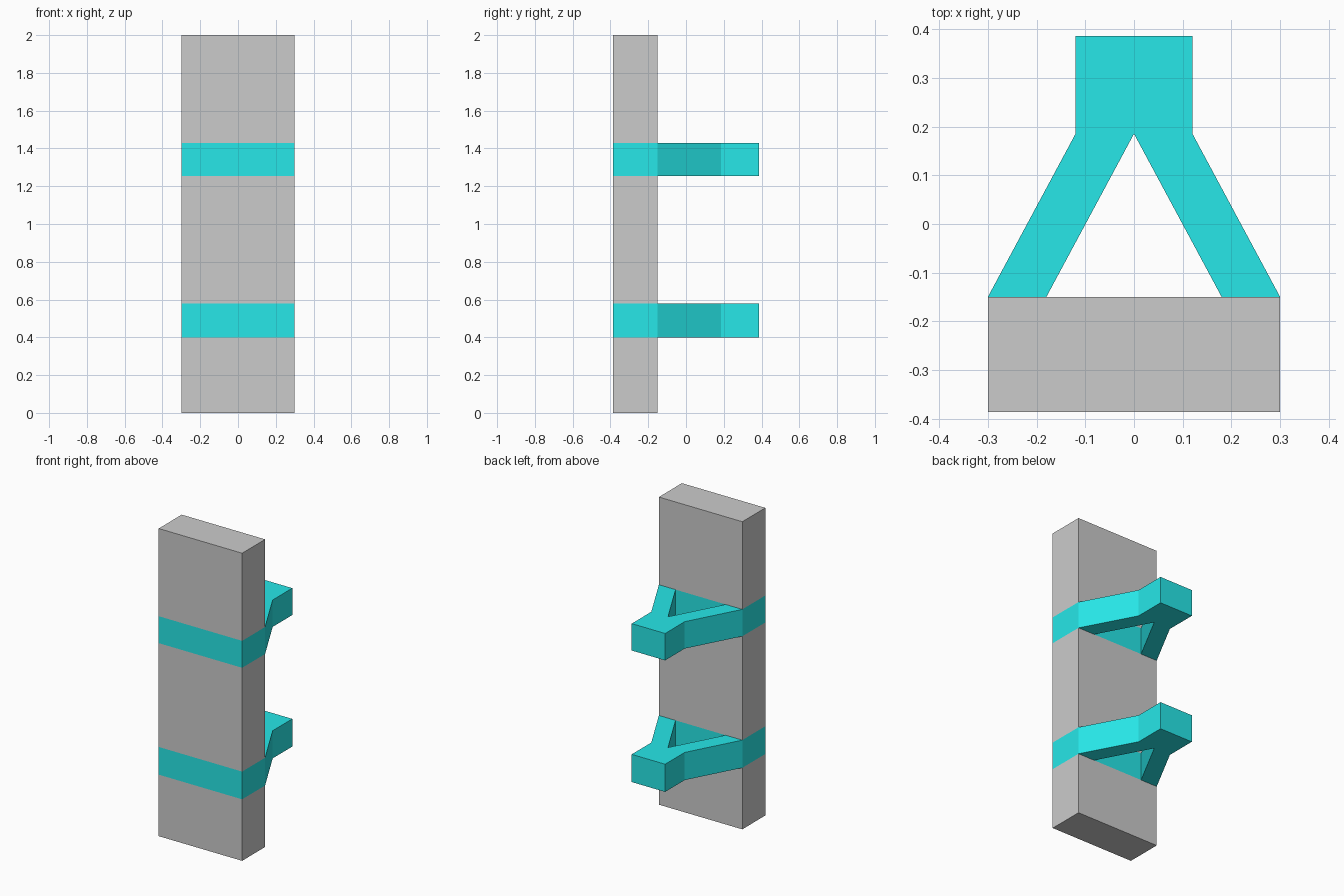
import bpy, bmesh

if "Cube" in bpy.data.objects:
    bpy.data.objects.remove(bpy.data.objects["Cube"])

FRONT, BACK, TIP, FORK = -0.386, -0.15, 0.386, 0.185
BANDS = [(0.40, 0.58), (1.255, 1.43)]

cyan = bpy.data.materials.new("cyan")
cyan.diffuse_color = (0.02, 0.80, 0.81, 1)
cyan.use_nodes = True
cyan.node_tree.nodes["Principled BSDF"].inputs["Base Color"].default_value = cyan.diffuse_color


def prism(bm, outline, z0, z1, bottom=True, top=True, skip_y=None):
    """Extrude a counter-clockwise outline; optionally leave out caps or walls at y = skip_y."""
    lo = [bm.verts.new((x, y, z0)) for x, y in outline]
    hi = [bm.verts.new((x, y, z1)) for x, y in outline]
    n = len(outline)
    for i in range(n):
        j = (i + 1) % n
        if skip_y is None or not (outline[i][1] == outline[j][1] == skip_y):
            bm.faces.new((lo[i], lo[j], hi[j], hi[i]))
    if bottom:
        bm.faces.new(lo[::-1])
    if top:
        bm.faces.new(hi)


def finish(bm, name, material=None):
    mesh = bpy.data.meshes.new(name)
    bm.to_mesh(mesh)
    bm.free()
    if material:
        mesh.materials.append(material)
    bpy.context.collection.objects.link(bpy.data.objects.new(name, mesh))


slab = [(-0.3, FRONT), (0.3, FRONT), (0.3, BACK), (-0.3, BACK)]
fork = [(-0.3, BACK), (-0.18, BACK), (0, FORK), (0.18, BACK), (0.3, BACK),
        (0.12, FORK), (0.12, TIP), (-0.12, TIP), (-0.12, FORK)]

# Grey post, in sections between the bands
bm = bmesh.new()
levels = [0, *BANDS[0], *BANDS[1], 2]
for k in (0, 2, 4):
    prism(bm, slab, levels[k], levels[k + 1], bottom=k == 0, top=k == 4)
finish(bm, "post")

# Cyan brackets: flush collar around the post plus a forked arm at the back
for label, (z0, z1) in zip(("lower", "upper"), BANDS):
    bm = bmesh.new()
    prism(bm, slab, z0, z1, bottom=False, top=False)
    prism(bm, fork, z0, z1, skip_y=BACK)
    finish(bm, label + "_bracket", cyan)
